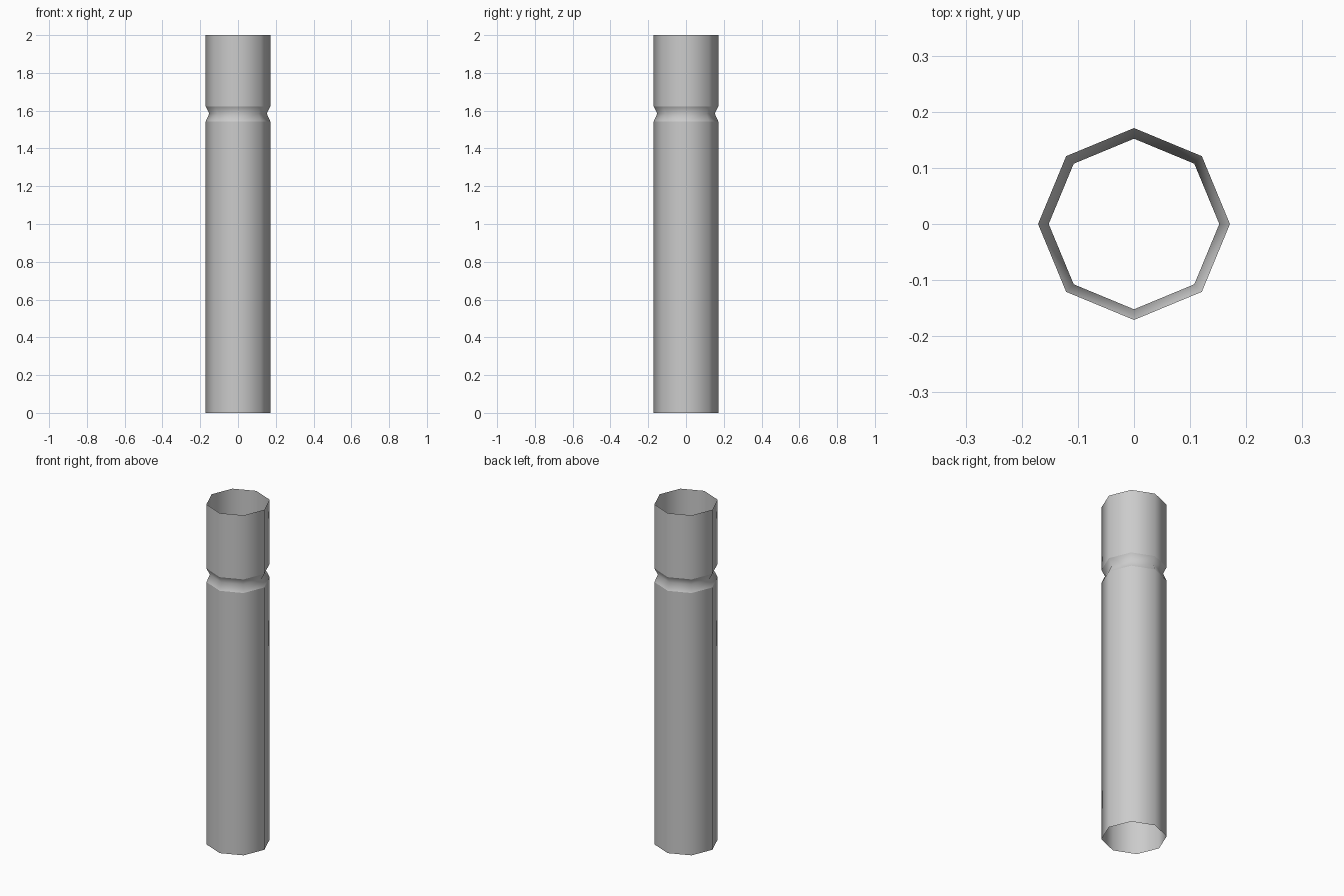
import bpy
import bmesh
from math import cos, sin, pi

if "Cube" in bpy.data.objects:
    bpy.data.objects.remove(bpy.data.objects["Cube"])

SIDES = 8
# (radius, height) profile of the open tube with its pinched groove
PROFILE = [(0.171, 0.0), (0.171, 1.543), (0.152, 1.585), (0.171, 1.623), (0.171, 2.0)]


def ring(bm, radius, z):
    return [bm.verts.new((radius * cos(2 * pi * i / SIDES),
                          radius * sin(2 * pi * i / SIDES), z)) for i in range(SIDES)]


bm = bmesh.new()
rings = [ring(bm, r, z) for r, z in PROFILE]

# Walls between neighbouring rings, both ends left open
for low, high in zip(rings, rings[1:]):
    for i in range(SIDES):
        j = (i + 1) % SIDES
        bm.faces.new((low[i], low[j], high[j], high[i])).smooth = True

# Crisp edges where the groove meets the straight walls
for loop in (rings[1], rings[3]):
    for i in range(SIDES):
        bm.edges.get((loop[i], loop[(i + 1) % SIDES])).smooth = False

mesh = bpy.data.meshes.new("grooved_tube")
bm.to_mesh(mesh)
bm.free()
tube = bpy.data.objects.new("grooved_tube", mesh)
bpy.context.collection.objects.link(tube)
